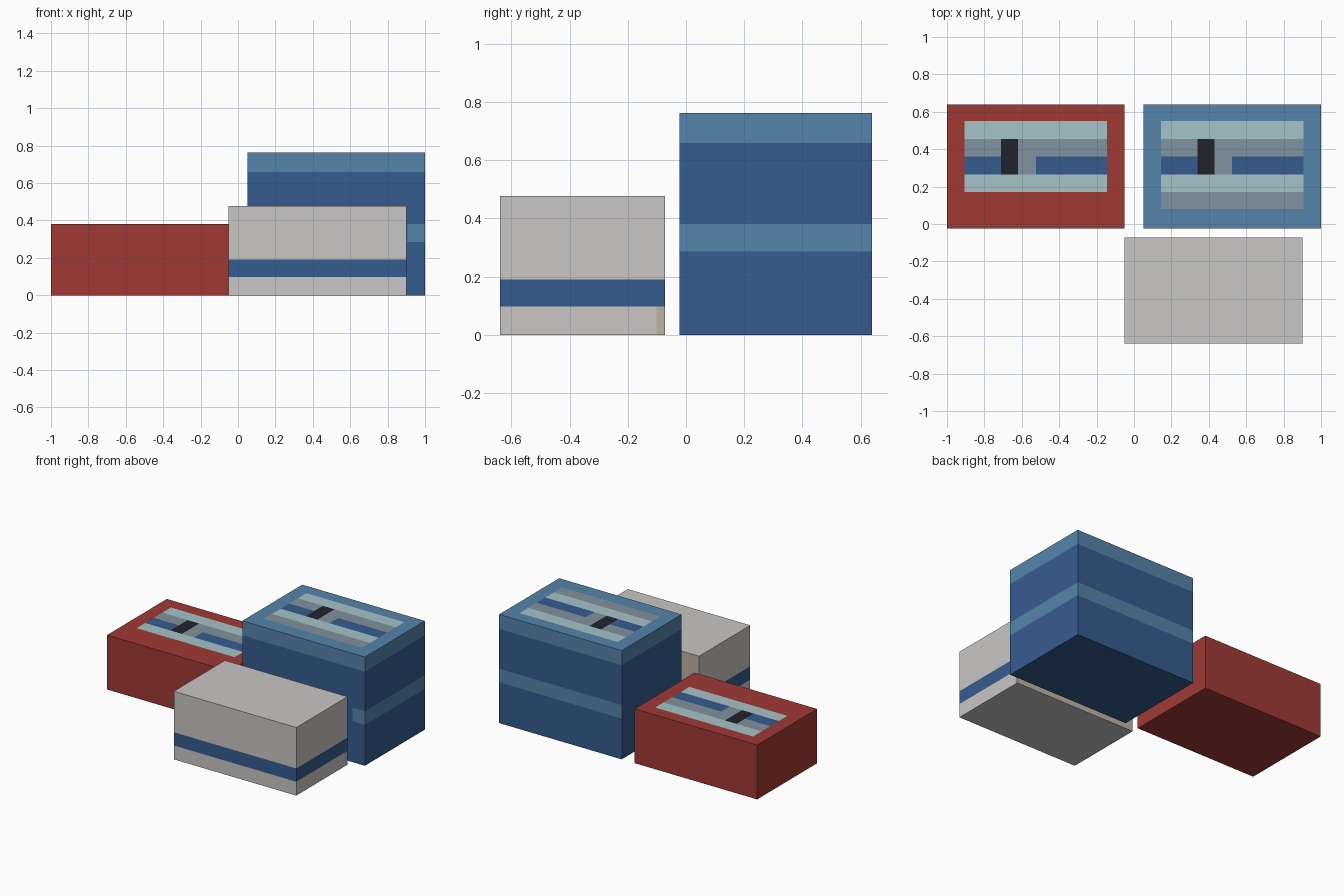
import bpy, bmesh
from mathutils import Vector

if "Cube" in bpy.data.objects:
    bpy.data.objects.remove(bpy.data.objects["Cube"])


def linear(c):
    c /= 255
    return c / 12.92 if c <= 0.04045 else ((c + 0.055) / 1.055) ** 2.4


PALETTE = {
    "red": (160, 58, 53), "pale_grey": (201, 199, 197), "deep_blue": (54, 92, 143),
    "light_blue": (85, 133, 171), "pale_teal": (165, 195, 201),
    "slate_grey": (128, 146, 159), "near_black": (34, 34, 43), "beige": (189, 180, 166),
}
NAMES = list(PALETTE)
MATS = []
for n, rgb in PALETTE.items():
    m = bpy.data.materials.new(n)
    m.diffuse_color = (*[linear(c) for c in rgb], 1)
    m.use_nodes = True
    m.node_tree.nodes["Principled BSDF"].inputs["Base Color"].default_value = m.diffuse_color
    MATS.append(m)


def box(name, lo, hi, cuts, rule):
    """Box sliced at the given x, y, z positions; rule(centre, normal) names each face's colour."""
    lo, hi = Vector(lo), Vector(hi)
    bm = bmesh.new()
    bmesh.ops.create_cube(bm, size=1)
    for v in bm.verts:
        v.co = Vector(lo[i] + (v.co[i] + 0.5) * (hi[i] - lo[i]) for i in range(3))
    for axis, values in enumerate(cuts):
        for value in values:
            co, no = Vector(), Vector()
            co[axis], no[axis] = value, 1
            bmesh.ops.bisect_plane(bm, geom=bm.verts[:] + bm.edges[:] + bm.faces[:],
                                   plane_co=co, plane_no=no, dist=1e-5)
    bm.normal_update()
    for f in bm.faces:
        f.material_index = NAMES.index(rule(f.calc_center_median(), f.normal))
    me = bpy.data.meshes.new(name)
    bm.to_mesh(me)
    bm.free()
    for m in MATS:
        me.materials.append(m)
    ob = bpy.data.objects.new(name, me)
    bpy.context.collection.objects.link(ob)


# Painted lid panel: x positions are relative to the left side of the box
LID_X = (0.095, 0.29, 0.38, 0.475, 0.855)
LID_Y = (0.08, 0.17, 0.265, 0.36, 0.455, 0.55)


def lid_colour(x, y, border, lower_row):
    if not (LID_X[0] < x < LID_X[4] and LID_Y[0] < y < LID_Y[5]):
        return border
    if y < LID_Y[1]:
        return lower_row
    if y < LID_Y[2] or y > LID_Y[4]:
        return "pale_teal"
    if LID_X[1] < x < LID_X[2]:
        return "near_black"
    if y < LID_Y[3] and not LID_X[2] < x < LID_X[3]:
        return "deep_blue"
    return "slate_grey"


# Low red box
def red_rule(c, n):
    return lid_colour(c.x + 1, c.y, "red", "red") if n.z > 0.5 else "red"


box("red_box", (-1, -0.023, 0), (-0.05, 0.64, 0.381),
    ([x - 1 for x in LID_X], LID_Y, ()), red_rule)


# Tall blue box with two light bands; the lower band stops in the narrow gaps
def blue_rule(c, n):
    if n.z > 0.5:
        return lid_colour(c.x - 0.05, c.y, "light_blue", "slate_grey")
    if n.z < -0.5:
        return "deep_blue"
    if c.z > 0.66:
        return "light_blue"
    in_gap = n.x < -0.5 or (n.y < -0.5 and c.x < 0.905)
    return "light_blue" if 0.286 < c.z < 0.381 and not in_gap else "deep_blue"


box("blue_box", (0.05, -0.023, 0), (1, 0.64, 0.762),
    ([x + 0.05 for x in LID_X], LID_Y, (0.286, 0.381, 0.66)), blue_rule)


# Pale box with one blue band and a beige back
def pale_rule(c, n):
    if n.y > 0.5:
        return "beige"
    if abs(n.z) < 0.5 and 0.097 < c.z < 0.19:
        return "deep_blue"
    if n.x > 0.5 and c.y > -0.102 and c.z < 0.097:
        return "beige"
    return "pale_grey"


box("pale_box", (-0.05, -0.64, 0), (0.9, -0.073, 0.477),
    ((), (-0.102,), (0.097, 0.19)), pale_rule)
